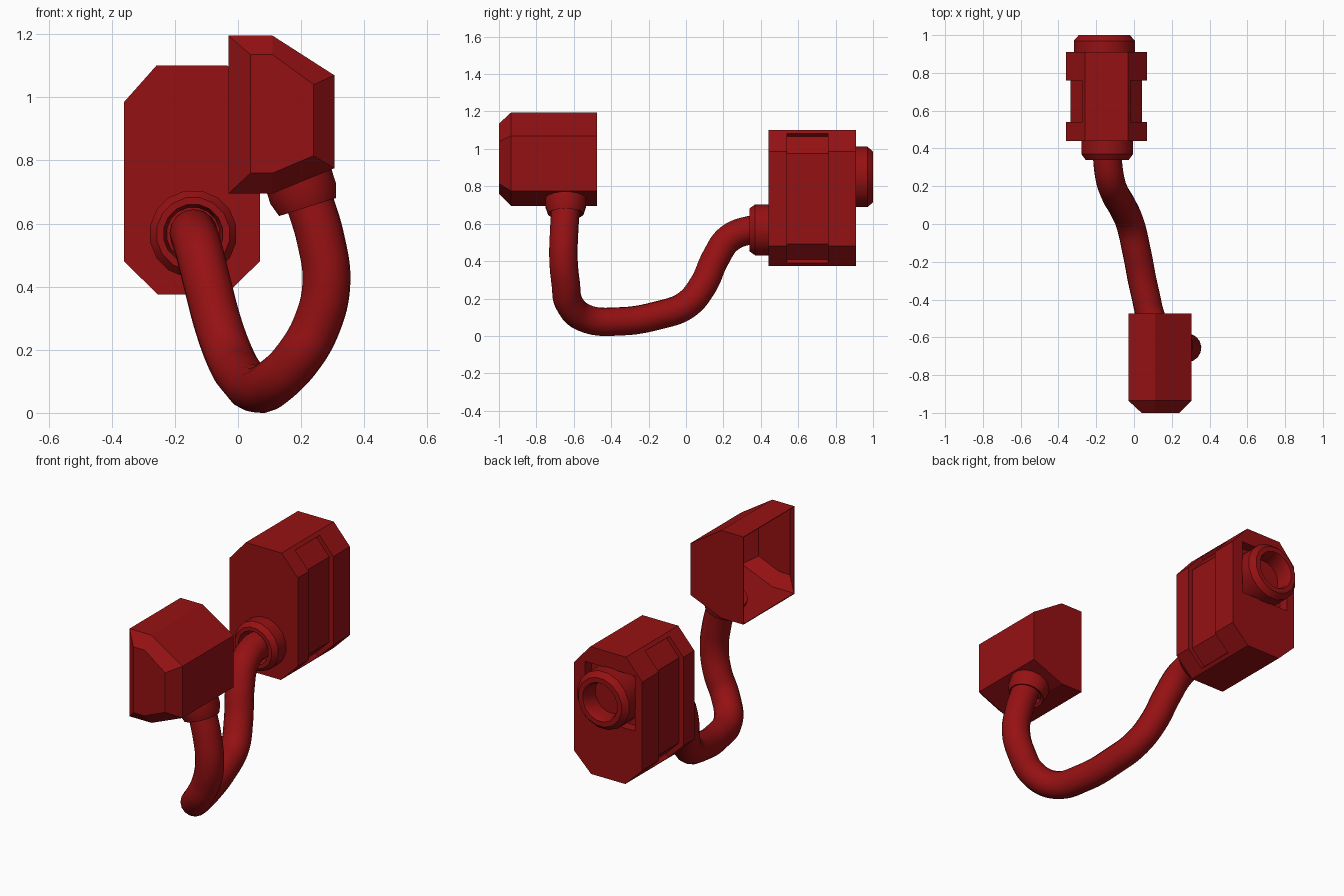
import bpy, bmesh
from mathutils import Vector
from math import cos, sin, pi, radians

if "Cube" in bpy.data.objects:
    bpy.data.objects.remove(bpy.data.objects["Cube"])

red = bpy.data.materials.new("dark red")
red.use_nodes = True
red.diffuse_color = (0.30, 0.0055, 0.0065, 1)
red.node_tree.nodes["Principled BSDF"].inputs["Base Color"].default_value = red.diffuse_color


def activate(ob):
    bpy.ops.object.select_all(action='DESELECT')
    ob.select_set(True)
    bpy.context.view_layer.objects.active = ob


def finish(name, bm):
    bmesh.ops.remove_doubles(bm, verts=bm.verts, dist=1e-5)
    bmesh.ops.recalc_face_normals(bm, faces=bm.faces)
    mesh = bpy.data.meshes.new(name)
    bm.to_mesh(mesh)
    bm.free()
    ob = bpy.data.objects.new(name, mesh)
    bpy.context.collection.objects.link(ob)
    mesh.materials.append(red)
    return ob


def skin(bm, rings, caps=True):
    """Join equal-length rings of points with quads."""
    rings = [[bm.verts.new(p) for p in ring] for ring in rings]
    for a, b in zip(rings, rings[1:]):
        for i in range(len(a)):
            j = (i + 1) % len(a)
            bm.faces.new((a[i], a[j], b[j], b[i]))
    if caps:
        bm.faces.new(rings[0])
        bm.faces.new(rings[-1])


def prism(name, outline, y0, y1):
    bm = bmesh.new()
    skin(bm, [[(x, y, z) for x, z in outline] for y in (y0, y1)])
    return finish(name, bm)


def lathe(name, profile, base, axis, sides=16):
    """Spin (radius, height) points around an axis."""
    turn = Vector(axis).to_track_quat('Z', 'Y')
    bm = bmesh.new()
    skin(bm, [[Vector(base) + turn @ Vector((r * cos(a), r * sin(a), h))
               for a in (2 * pi * (i + 0.5) / sides for i in range(sides))]
              for r, h in profile], caps=False)
    ob = finish(name, bm)
    activate(ob)
    bpy.ops.object.shade_smooth_by_angle(angle=radians(30))
    return ob


def cut(ob, cutter):
    mod = ob.modifiers.new("cut", 'BOOLEAN')
    mod.operation = 'DIFFERENCE'
    mod.solver = 'EXACT'
    mod.object = cutter
    activate(ob)
    bpy.ops.object.modifier_apply(modifier=mod.name)
    bpy.data.objects.remove(cutter)


# Rear housing: chamfered block with recessed side bands and a square socket
MID = -0.146
half = [(0.113, 1.10), (0.215, 0.985), (0.215, 0.48), (0.108, 0.375)]
outline = [(MID + x, z) for x, z in half] + [(MID - x, z) for x, z in reversed(half)]
housing = prism("rear_housing", outline, 0.44, 0.91)
band = [(0.129, 1.083), (0.110, 1.067), (0.189, 0.976), (0.189, 0.491),
        (0.106, 0.408), (0.124, 0.390), (0.354, 0.16), (0.354, 1.28)]
for side in (-1, 1):
    cut(housing, prism("band_cutter", [(MID + side * x, z) for x, z in band], 0.54, 0.76))
RING = (-0.157, 0.85)
square = [(RING[0] + sx * 0.157, RING[1] + sz * 0.157)
          for sx, sz in ((-1, -1), (1, -1), (1, 1), (-1, 1))]
cut(housing, prism("socket_cutter", square, 0.85, 1.1))

# Rear ring with a blind bore
lathe("rear_ring", [(0.165, 0), (0.165, 0.12), (0.138, 0.15), (0.11, 0.15),
                    (0.10, 0.13), (0.10, 0.05), (0, 0.05)],
      (RING[0], 0.85, RING[1]), (0, 1, 0))

# Collar where the hose enters the housing
lathe("housing_collar", [(0.139, 0), (0.139, 0.07), (0.117, 0.10), (0.095, 0.10),
                         (0.085, 0.04), (0, 0.04)],
      (-0.142, 0.44, 0.567), (0, -1, 0))

# Hose
curve = bpy.data.curves.new("hose", 'CURVE')
curve.dimensions = '3D'
curve.bevel_depth = 0.076
curve.bevel_resolution = 6
curve.resolution_u = 8
path = [(-0.14, 0.42, 0.57), (-0.14, 0.34, 0.565), (-0.125, 0.23, 0.52), (-0.10, 0.16, 0.42),
        (-0.06, 0.09, 0.27), (-0.02, 0, 0.165), (0.015, -0.15, 0.11),
        (0.055, -0.35, 0.078), (0.11, -0.54, 0.095), (0.19, -0.625, 0.175),
        (0.25, -0.643, 0.28), (0.28, -0.655, 0.41), (0.262, -0.652, 0.55),
        (0.22, -0.643, 0.69)]
spline = curve.splines.new('BEZIER')
spline.bezier_points.add(len(path) - 1)
for point, co in zip(spline.bezier_points, path):
    point.co = co
    point.handle_left_type = point.handle_right_type = 'AUTO'
curve.materials.append(red)
hose = bpy.data.objects.new("hose", curve)
bpy.context.collection.objects.link(hose)
activate(hose)
bpy.ops.object.convert(target='MESH')
bpy.ops.object.shade_smooth()

# Tilted collar under the front cover
lathe("cover_collar", [(0.078, 0.01), (0.096, 0), (0.111, 0.045), (0.111, 0.10), (0, 0.10)],
      (0.22, -0.643, 0.652), (-0.3, 0, 0.95))

# Front cover: thin shell with a bevelled front, open on its right side
outer = [(-0.03, 1.195), (0.11, 1.195), (0.305, 1.07),
         (0.305, 0.775), (0.11, 0.695), (-0.03, 0.695)]
inner = [(0.04, 1.135), (0.11, 1.135), (0.24, 1.04),
         (0.24, 0.815), (0.11, 0.76), (0.04, 0.76)]
bm = bmesh.new()
skin(bm, [[(x, y, z) for x, z in pts]
          for pts, y in ((inner, -1), (outer, -0.935), (outer, -0.475))])
bmesh.ops.recalc_face_normals(bm, faces=bm.faces)
opening = [f for f in bm.faces if f.normal.x < -0.99]
bmesh.ops.delete(bm, geom=opening, context='FACES')
cover = finish("front_cover", bm)
shell = cover.modifiers.new("shell", 'SOLIDIFY')
shell.thickness = 0.005
shell.offset = -1
activate(cover)
bpy.ops.object.modifier_apply(modifier=shell.name)
